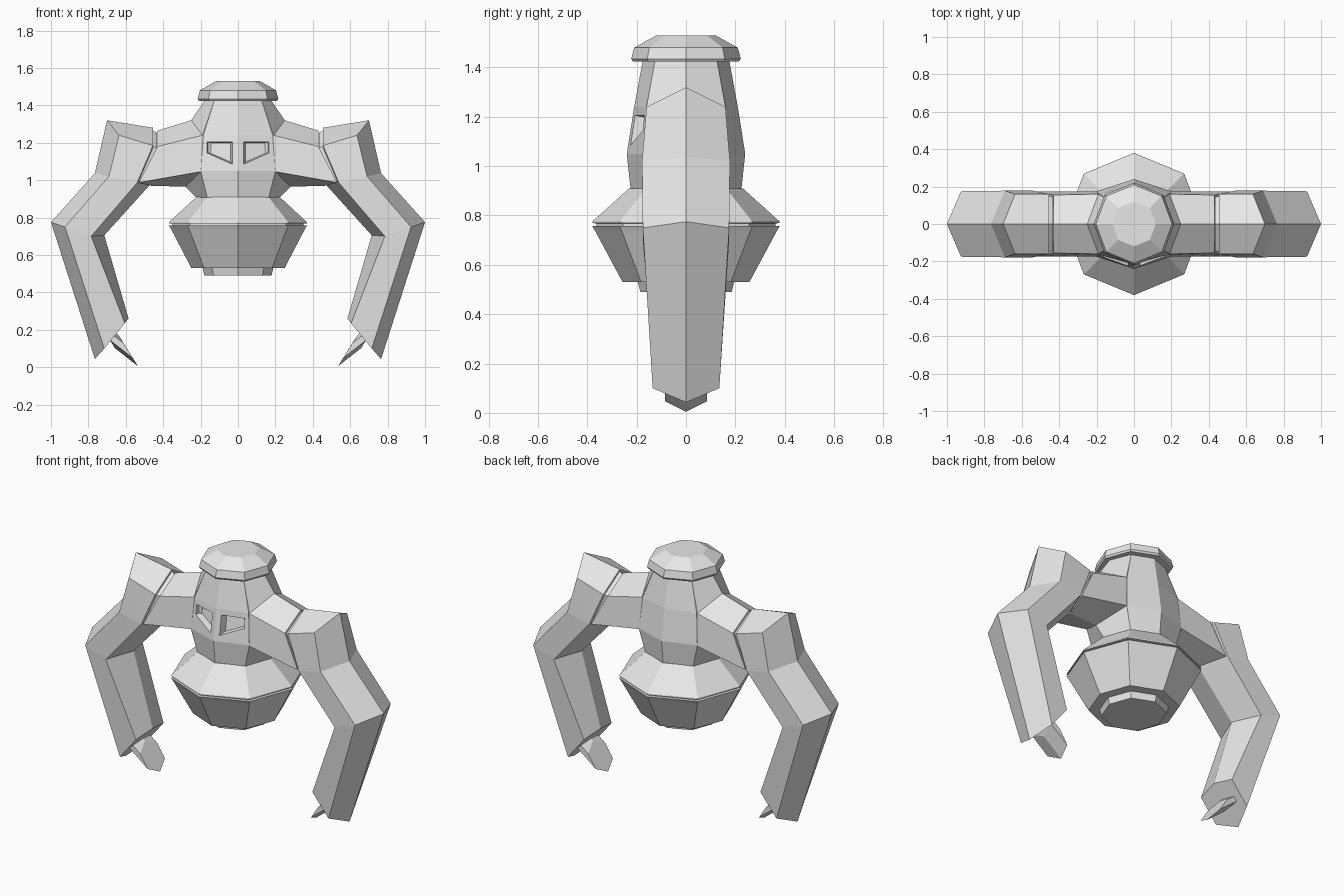
import bpy, bmesh
from mathutils import Vector

old = bpy.data.objects.get("Cube")
if old:
    bpy.data.objects.remove(old)

grey = bpy.data.materials.new("plain_grey")
grey.use_nodes = True
grey.diffuse_color = (0.8, 0.8, 0.8, 1)
grey.node_tree.nodes["Principled BSDF"].inputs["Base Color"].default_value = (0.8, 0.8, 0.8, 1)


def loft(name, rings, side=1):
    """Closed solid skinned through equal-length rings; coincident points merge."""
    bm = bmesh.new()
    loops = [[bm.verts.new((p[0] * side, p[1], p[2])) for p in r] for r in rings]
    n = len(loops[0])
    for a, b in zip(loops, loops[1:]):
        for i in range(n):
            j = (i + 1) % n
            bm.faces.new((a[i], a[j], b[j], b[i]))
    bm.faces.new(loops[0])
    bm.faces.new(loops[-1])
    bmesh.ops.remove_doubles(bm, verts=bm.verts, dist=0.0005)
    bmesh.ops.recalc_face_normals(bm, faces=bm.faces)
    me = bpy.data.meshes.new(name)
    bm.to_mesh(me)
    bm.free()
    me.materials.append(grey)
    ob = bpy.data.objects.new(name, me)
    bpy.context.collection.objects.link(ob)
    return ob


def octagon(z, depth, dx=None, dy=None, width=None):
    """Eight-sided ring with a corner facing the front."""
    dx = dx or depth * 0.707
    dy = dy or depth * 0.707
    w = width or depth * 0.97
    return [(0, -depth, z), (dx, -dy, z), (w, 0, z), (dx, dy, z),
            (0, depth, z), (-dx, dy, z), (-w, 0, z), (-dx, -dy, z)]


def limb(ridge, front, inner, inner_ridge):
    """Six-sided limb ring; front and inner carry (x, z, half depth)."""
    (ax, az), (bx, bz, by), (cx, cz, cy), (dx, dz) = ridge, front, inner, inner_ridge
    return [(ax, 0, az), (bx, -by, bz), (cx, -cy, cz),
            (dx, 0, dz), (cx, cy, cz), (bx, by, bz)]


def shrink(ring, k=0.93):
    c = sum((Vector(p) for p in ring), Vector()) / len(ring)
    return [c + (Vector(p) - c) * k for p in ring]


# Torso
torso = loft("torso", [
    octagon(1.43, 0.175, 0.125, 0.125, 0.175),
    octagon(1.24, 0.21, 0.185, 0.16, 0.2),
    octagon(1.05, 0.24, 0.2, 0.175, 0.22),
    octagon(0.91, 0.225, 0.165, 0.165, 0.225),
    octagon(0.85, 0.2)])

# Head cap
loft("head_cap", [octagon(1.424, 0.18), octagon(1.424, 0.215), octagon(1.435, 0.222),
                  octagon(1.48, 0.21), octagon(1.53, 0.12)])

# Flared skirt with a groove round its rim, then the bottom collar
loft("skirt", [octagon(z, r) for z, r in (
    (0.91, 0.23), (0.777, 0.378), (0.769, 0.38), (0.768, 0.362), (0.758, 0.362),
    (0.757, 0.38), (0.735, 0.367), (0.53, 0.257), (0.53, 0.195), (0.49, 0.185))])


# Recessed eyes, cut parallel to the sloping chest faces
def chest_y(x, z):
    return -(0.24 - 0.16 * (z - 1.05) - 0.3 * x)


outer = [(0.03, 1.205), (0.165, 1.205), (0.165, 1.145), (0.03, 1.085)]
mx = sum(p[0] for p in outer) / 4
mz = sum(p[1] for p in outer) / 4
floor = [(mx + (x - mx) * 0.86, mz + (z - mz) * 0.84) for x, z in outer]
for side in (1, -1):
    cutter = loft("eye_cutter", [
        [(x, chest_y(x, z) - 0.03, z) for x, z in outer],
        [(x, chest_y(x, z), z) for x, z in outer],
        [(x, chest_y(x, z) + 0.04, z) for x, z in floor]], side)
    cutter.hide_render = True
    mod = torso.modifiers.new("eye", "BOOLEAN")
    mod.operation = "DIFFERENCE"
    mod.solver = "EXACT"
    mod.object = cutter
    bpy.context.view_layer.objects.active = torso
    bpy.ops.object.modifier_apply(modifier="eye")
    bpy.data.objects.remove(cutter)

# Shoulders, arms and hands
low, low_ridge = (0.54, 0.985, 0.178), (0.475, 0.97)
shoulder_end = limb((0.43, 1.265), (0.43, 1.18, 0.155), (0.53, 0.987, 0.174), (0.465, 0.97))
arm_start = limb((0.455, 1.28), (0.455, 1.185, 0.16), low, low_ridge)
for side, label in ((1, "left"), (-1, "right")):
    loft(label + "_shoulder", [
        limb((0.175, 1.43), (0.125, 1.43, 0.125), (0.165, 0.91, 0.165), (0.225, 0.91)),
        limb((0.25, 1.32), (0.19, 1.24, 0.16), (0.2, 1.045, 0.175), (0.28, 0.965)),
        shoulder_end], side)
    loft(label + "_shoulder_joint", [shrink(shoulder_end), shrink(arm_start)], side)
    loft(label + "_arm", [
        arm_start,
        limb((0.70, 1.32), (0.636, 1.24, 0.16), low, low_ridge),
        limb((0.765, 1.037), (0.69, 1.02, 0.178), low, low_ridge),
        limb((1.0, 0.775), (0.925, 0.75, 0.175), (0.785, 0.70, 0.175), (0.715, 0.705)),
        limb((0.765, 0.043), (0.715, 0.10, 0.135), (0.605, 0.235, 0.135), (0.585, 0.26))],
        side)
    # Hand: six-sided stub square to the wrist
    wide = 0.085
    loft(label + "_hand", [
        limb((x - 0.051, z - 0.0825), (x - 0.025, z - 0.04, wide),
             (x + 0.025, z + 0.04, wide), (x + 0.051, z + 0.0825))
        for x, z in ((0.71, 0.185), (0.586, 0.0875))], side)
